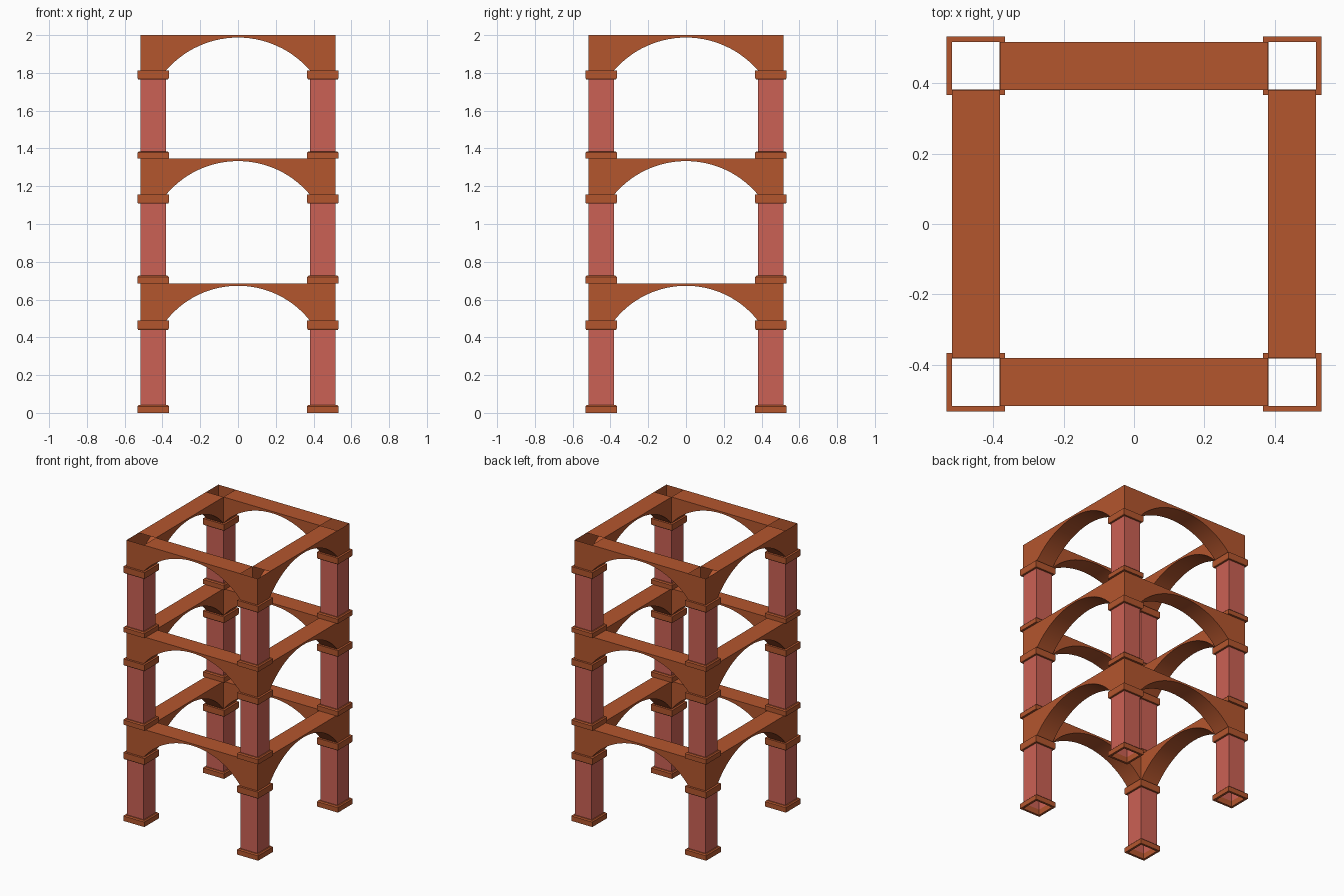
import bpy, bmesh, math

cube = bpy.data.objects.get("Cube")
if cube:
    bpy.data.objects.remove(cube, do_unlink=True)


def make_material(name, rgb):
    mat = bpy.data.materials.new(name)
    mat.use_nodes = True
    color = (*rgb, 1)
    mat.diffuse_color = color
    mat.node_tree.nodes["Principled BSDF"].inputs["Base Color"].default_value = color
    return mat


BRICK = make_material("terracotta brown", (0.456, 0.093, 0.027))
PINK = make_material("pale red", (0.597, 0.120, 0.089))

CENTRE = 0.449    # column centre distance from each axis
HALF = 0.067      # half width of a column shaft
LIP = 0.083       # half width of a base or capital
OUT, INN = 0.517, 0.381
STEPS = 28


def finish(bm, name, mat):
    mesh = bpy.data.meshes.new(name)
    bm.to_mesh(mesh)
    bm.free()
    mesh.materials.append(mat)
    return mesh


def place(mesh, name, where=(0, 0, 0), turn=0):
    obj = bpy.data.objects.new(name, mesh)
    obj.location = where
    obj.rotation_euler.z = turn
    bpy.context.collection.objects.link(obj)


def square_sweep(name, profile, mat, closed):
    """Sweep a (half width, height) profile round a square."""
    bm = bmesh.new()
    loops = [[bm.verts.new((sx * r, sy * r, z))
              for sx, sy in ((-1, -1), (1, -1), (1, 1), (-1, 1))] for r, z in profile]
    pairs = list(zip(loops, loops[1:]))
    if closed:
        pairs.append((loops[-1], loops[0]))
    for a, b in pairs:
        for i in range(4):
            j = (i + 1) % 4
            bm.faces.new((a[i], a[j], b[j], b[i]))
    return finish(bm, name, mat)


def arch_mesh(name, spring, top):
    """Arched beam whose outer face wraps over the open corners."""
    rise = top - 0.013 - spring
    radius = (INN ** 2 + rise ** 2) / (2 * rise)
    sweep = math.asin(INN / radius)
    angles = [sweep * (2 * i / STEPS - 1) for i in range(STEPS + 1)]
    curve = [(radius * math.sin(a), spring + rise - radius * (1 - math.cos(a))) for a in angles]
    bm = bmesh.new()

    def row(points, y):
        return [bm.verts.new((x, y, z)) for x, z in points]

    front, back = row(curve, -OUT), row(curve, -INN)
    ftop = row([(INN, top), (-INN, top)], -OUT)
    btop = row([(INN, top), (-INN, top)], -INN)
    right = row([(OUT, spring), (OUT, top)], -OUT)
    left = row([(-OUT, top), (-OUT, spring)], -OUT)
    bm.faces.new(front + right + ftop + left)
    bm.faces.new((back + btop)[::-1])
    bm.faces.new((ftop[1], ftop[0], btop[0], btop[1]))
    # smooth curved underside
    for i in range(STEPS):
        face = bm.faces.new((front[i + 1], front[i], back[i], back[i + 1]))
        face.smooth = True
    return finish(bm, name, BRICK)


# storeys: floor, base top, capital bottom, arch spring, arch top
storeys = [
    ("lower", 0.0, 0.042, 0.440, 0.488, 0.686),
    ("middle", 0.686, 0.727, 1.108, 1.155, 1.346),
    ("upper", 1.346, 1.385, 1.766, 1.813, 2.0),
]
corners = {"front_left": (1, -1), "back_left": (1, 1),
           "back_right": (-1, 1), "front_right": (-1, -1)}
BEVEL = 0.007

for level, floor, base_top, cap_low, spring, top in storeys:
    base = square_sweep(level + "_base", [
        (HALF, floor), (LIP, floor), (LIP, base_top - BEVEL),
        (LIP - BEVEL, base_top), (HALF, base_top)], BRICK, True)
    shaft = square_sweep(level + "_shaft", [(HALF, base_top), (HALF, cap_low)], PINK, False)
    capital = square_sweep(level + "_capital", [
        (HALF, cap_low), (LIP - BEVEL / 2, cap_low), (LIP, cap_low + BEVEL),
        (LIP, spring), (HALF, spring)], BRICK, True)
    # columns at the four corners
    for corner, (sx, sy) in corners.items():
        where = (sx * CENTRE, sy * CENTRE, 0)
        for mesh, part in ((base, "base"), (shaft, "shaft"), (capital, "capital")):
            place(mesh, f"{level}_{corner}_column_{part}", where)
    # arches on the four sides
    arch = arch_mesh(level + "_arch", spring, top)
    for i, side in enumerate(("front", "left", "back", "right")):
        place(arch, f"{level}_{side}_arch", turn=i * math.pi / 2)
